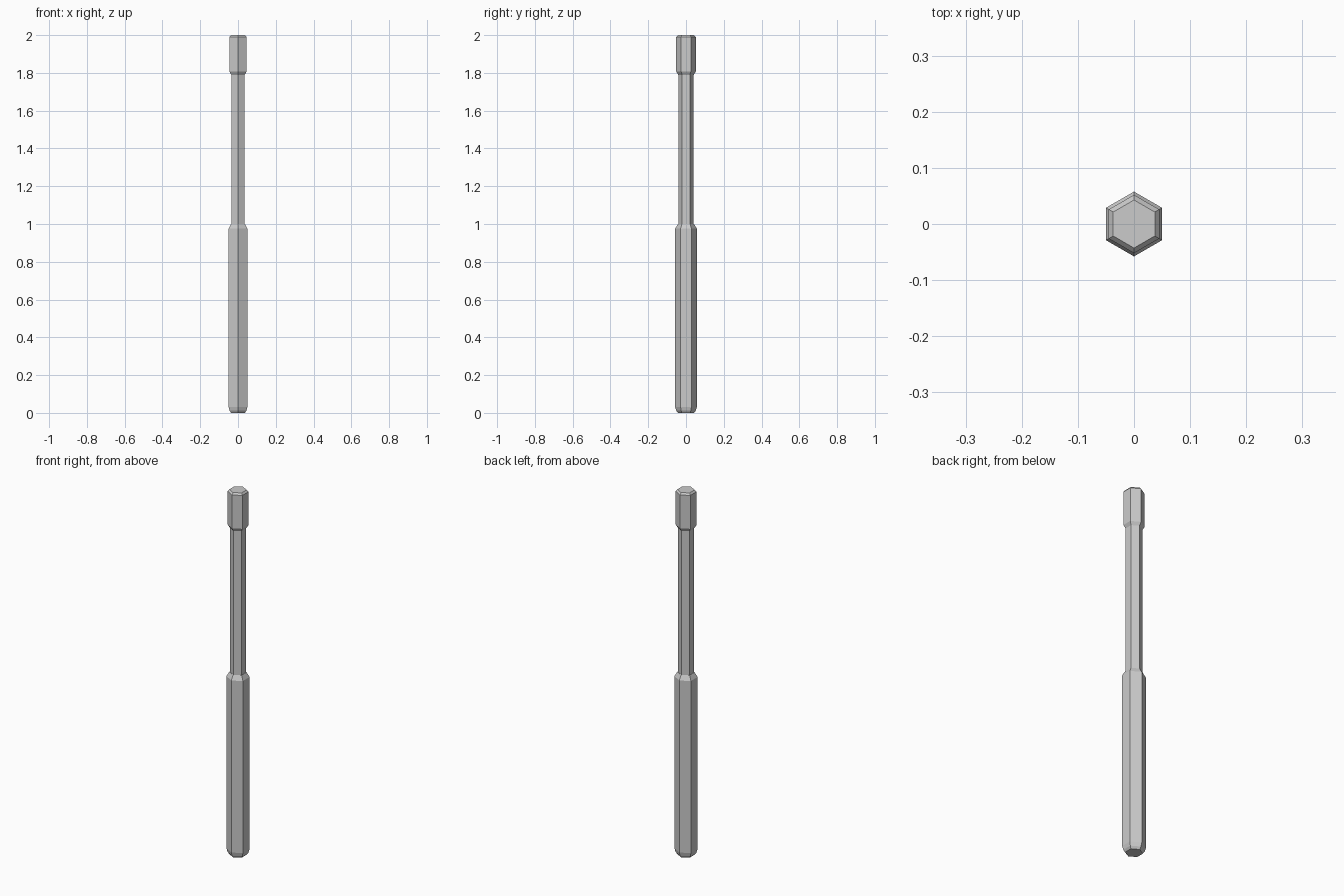
import bpy, bmesh, math

if "Cube" in bpy.data.objects:
    bpy.data.objects.remove(bpy.data.objects["Cube"])


def hex_part(name, profile, smooth_angle=None):
    """Hexagonal turned part; profile = (half width across flats, z), bottom to top."""
    bm = bmesh.new()
    rings = []
    for apothem, z in profile:
        r = apothem / math.cos(math.pi / 6)
        rings.append([bm.verts.new((r * math.cos(math.pi / 2 + i * math.pi / 3),
                                    r * math.sin(math.pi / 2 + i * math.pi / 3), z))
                      for i in range(6)])
    for a, b in zip(rings, rings[1:]):
        for i in range(6):
            j = (i + 1) % 6
            bm.faces.new((a[i], a[j], b[j], b[i]))
    bm.faces.new(rings[0][::-1])
    bm.faces.new(rings[-1])
    bmesh.ops.recalc_face_normals(bm, faces=bm.faces)
    mesh = bpy.data.meshes.new(name)
    bm.to_mesh(mesh)
    bm.free()
    obj = bpy.data.objects.new(name, mesh)
    bpy.context.collection.objects.link(obj)
    return obj


# thick handle with rounded butt and bevelled shoulder
hex_part("handle", [(0.037, 0), (0.045, 0.012), (0.05, 0.032),
                    (0.05, 0.975), (0.037, 1.0)])

# slim shaft flaring into the chamfered head
hex_part("shaft_and_head", [(0.0355, 0.99), (0.0355, 1.79), (0.045, 1.807),
                            (0.045, 1.99), (0.037, 2.0)])
